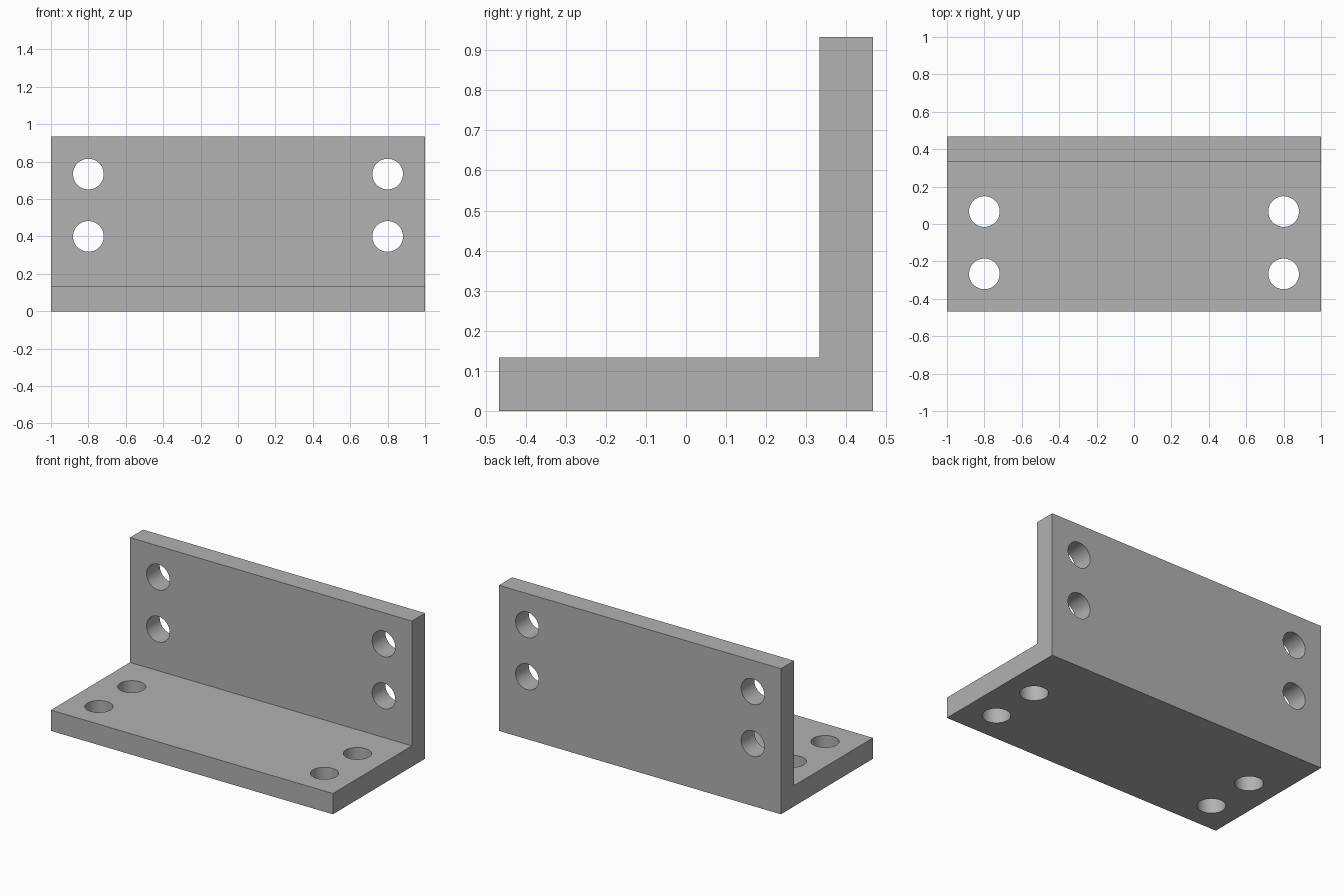
import bpy
import bmesh
from math import pi
from mathutils import Matrix, Vector

cube = bpy.data.objects.get("Cube")
if cube:
    bpy.data.objects.remove(cube, do_unlink=True)

HALF, T = 0.4667, 0.1333      # half depth and plate thickness
HEIGHT = 2 * HALF
HOLE_X, HOLE_R = 0.8, 0.082

steel = bpy.data.materials.new("grey_steel")
steel.use_nodes = True
colour = (0.445, 0.445, 0.445, 1)
steel.diffuse_color = colour
steel.node_tree.nodes["Principled BSDF"].inputs["Base Color"].default_value = colour


def new_object(name, bm):
    bmesh.ops.recalc_face_normals(bm, faces=bm.faces)
    mesh = bpy.data.meshes.new(name)
    bm.to_mesh(mesh)
    bm.free()
    mesh.materials.append(steel)
    obj = bpy.data.objects.new(name, mesh)
    bpy.context.collection.objects.link(obj)
    return obj


# L-shaped profile extruded along x
bm = bmesh.new()
profile = [(-HALF, 0), (HALF, 0), (HALF, HEIGHT),
           (HALF - T, HEIGHT), (HALF - T, T), (-HALF, T)]
end = bm.faces.new([bm.verts.new((-1, y, z)) for y, z in profile])
side = bmesh.ops.extrude_face_region(bm, geom=[end])["geom"]
bmesh.ops.translate(bm, vec=(2, 0, 0),
                    verts=[v for v in side if isinstance(v, bmesh.types.BMVert)])
bracket = new_object("angle_bracket", bm)

# Bolt hole cutters: two pairs through each plate
bm = bmesh.new()
upright = Matrix.Rotation(pi / 2, 4, "X")
for x in (-HOLE_X, HOLE_X):
    for offset in (0.2, 0.5333):
        for centre, turn in ((Vector((x, offset - HALF, T / 2)), Matrix()),
                             (Vector((x, HALF - T / 2, HEIGHT - offset)), upright)):
            bmesh.ops.create_cone(bm, cap_ends=True, segments=64,
                                  radius1=HOLE_R, radius2=HOLE_R, depth=2 * T,
                                  matrix=Matrix.Translation(centre) @ turn)
cutter = new_object("bolt_hole_cutter", bm)
cutter.hide_render = True
cutter.hide_set(True)

cut = bracket.modifiers.new("bolt_holes", "BOOLEAN")
cut.operation = "DIFFERENCE"
cut.solver = "EXACT"
cut.object = cutter

# Apply the cut, discard the cutter, then smooth the hole walls
bpy.context.view_layer.objects.active = bracket
bracket.select_set(True)
bpy.ops.object.modifier_apply(modifier=cut.name)
bpy.data.objects.remove(cutter, do_unlink=True)
bpy.ops.object.shade_smooth_by_angle()
